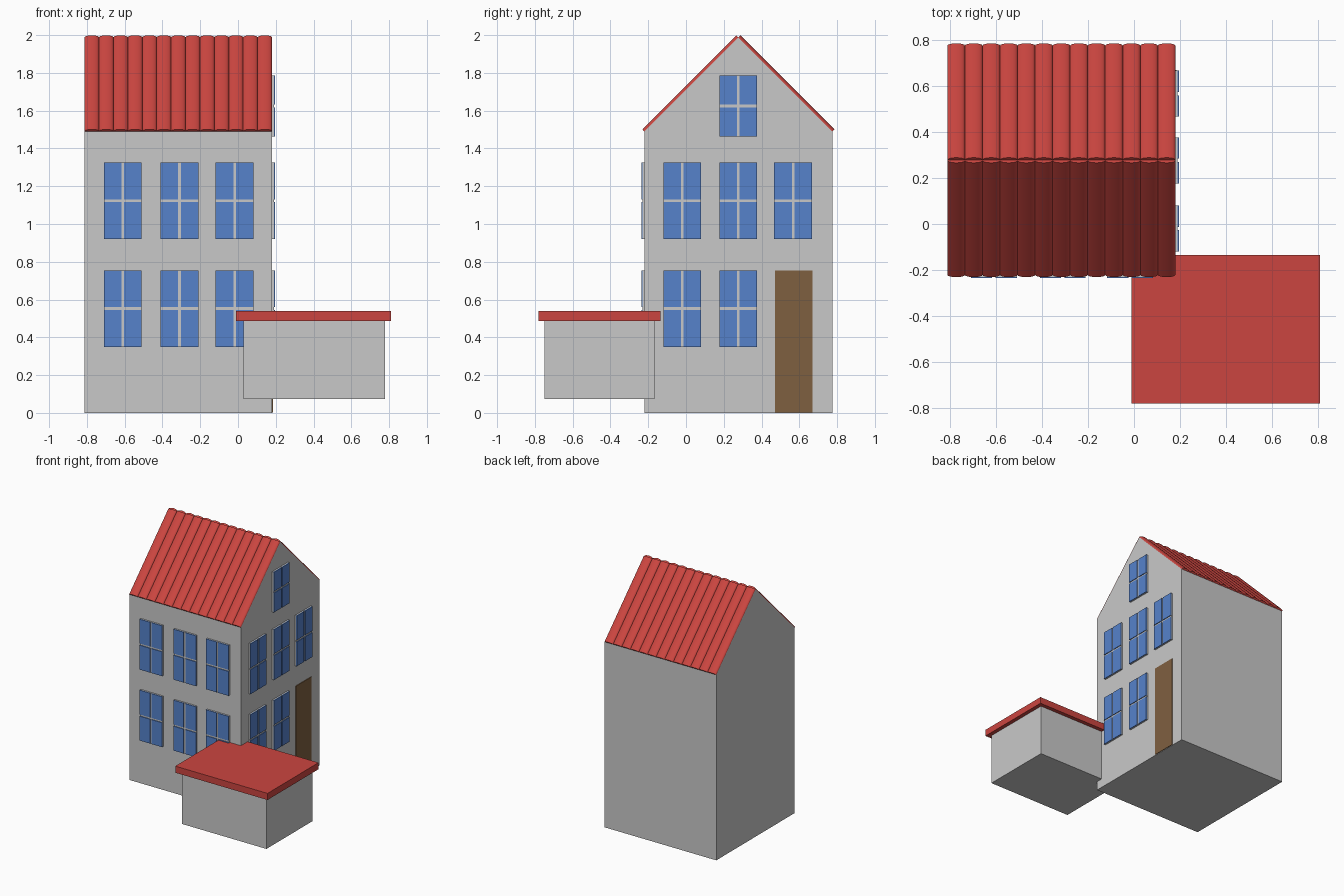
import bpy, bmesh, math
from mathutils import Vector

if "Cube" in bpy.data.objects:
    bpy.data.objects.remove(bpy.data.objects["Cube"])


def material(name, rgb):
    m = bpy.data.materials.new(name)
    m.diffuse_color = (*rgb, 1)
    m.use_nodes = True
    m.node_tree.nodes["Principled BSDF"].inputs["Base Color"].default_value = m.diffuse_color
    return m


WALL = material("light grey wall", (0.584, 0.584, 0.584))
RED = material("red roof", (0.6, 0.06, 0.051))
BLUE = material("blue glass", (0.092, 0.223, 0.597))
BROWN = material("brown door", (0.213, 0.117, 0.051))


def finish(bm, name, mat):
    bmesh.ops.recalc_face_normals(bm, faces=bm.faces)
    me = bpy.data.meshes.new(name)
    bm.to_mesh(me)
    bm.free()
    me.materials.append(mat)
    ob = bpy.data.objects.new(name, me)
    bpy.context.collection.objects.link(ob)
    return ob


def prism(bm, profile, offset):
    """Closed prism from a planar outline swept along offset."""
    face = bm.faces.new([bm.verts.new(p) for p in profile])
    ext = bmesh.ops.extrude_face_region(bm, geom=[face], use_keep_orig=True)
    moved = [g for g in ext["geom"] if isinstance(g, bmesh.types.BMVert)]
    bmesh.ops.translate(bm, verts=moved, vec=offset)


def add_box(bm, lo, hi):
    (x0, y0, z0), (x1, y1, z1) = lo, hi
    prism(bm, [(x0, y0, z0), (x1, y0, z0), (x1, y1, z0), (x0, y1, z0)],
          Vector((0, 0, z1 - z0)))


def box(name, lo, hi, mat):
    bm = bmesh.new()
    add_box(bm, lo, hi)
    return finish(bm, name, mat)


X0, X1, Y0, Y1 = -0.812, 0.18, -0.22, 0.775
EAVE, YM = 1.49, 0.2775
APEX = EAVE + YM - Y0

# House body with gable ends
bm = bmesh.new()
prism(bm, [(X0, Y0, 0), (X0, Y1, 0), (X0, Y1, EAVE), (X0, YM, APEX), (X0, Y0, EAVE)],
      Vector((X1 - X0, 0, 0)))
finish(bm, "house_walls", WALL)

# Rows of rounded roof tiles on both slopes
TILES, SEG, RISE = 13, 8, 0.016
pitch = (X1 - X0) / TILES
for name, side, edge in (("front_roof_tiles", -1, Y0), ("back_roof_tiles", 1, Y1)):
    normal = Vector((0, side, 1)).normalized()
    eave = Vector((0, edge, EAVE))
    bm = bmesh.new()
    for i in range(TILES):
        arc = []
        for k in range(SEG + 1):
            a = math.pi * k / SEG
            x = X0 + pitch * (i + 0.5 - 0.5 * math.cos(a))
            arc.append(eave + Vector((x, 0, 0)) + normal * (0.002 + (RISE - 0.002) * math.sin(a)))
        base = [eave + Vector((X0 + pitch * (i + 1), 0, 0)), eave + Vector((X0 + pitch * i, 0, 0))]
        prism(bm, arc + base, Vector((0, YM - edge, APEX - EAVE)))
    tiles = finish(bm, name, RED)
    bpy.ops.object.select_all(action='DESELECT')
    tiles.select_set(True)
    bpy.context.view_layer.objects.active = tiles
    bpy.ops.object.shade_smooth_by_angle(angle=math.radians(35))


def window(name, front, c, z0, z1):
    """Backing panel with four raised panes; the gaps form the glazing bars."""
    def span(u0, u1, d0, d1, a, b):
        if front:
            return (u0, Y0 - d1, a), (u1, Y0 - d0, b)
        return (X1 + d0, u0, a), (X1 + d1, u1, b)

    half, gap, zm = 0.1, 0.007, (z0 + z1) / 2
    box(name + "_frame", *span(c - half, c + half, -0.005, 0.010, z0, z1), WALL)
    bm = bmesh.new()
    for u0, u1 in ((c - half, c - gap), (c + gap, c + half)):
        for a, b in ((z0, zm - gap), (zm + gap, z1)):
            add_box(bm, *span(u0, u1, 0.010, 0.016, a, b))
    finish(bm, name + "_panes", BLUE)


# Windows on the front and right walls
LOW, HIGH = (0.35, 0.755), (0.92, 1.325)
for i, x in enumerate((-0.61, -0.31, -0.018)):
    window(f"front_lower_window_{i + 1}", True, x, *LOW)
    window(f"front_upper_window_{i + 1}", True, x, *HIGH)
for i, y in enumerate((-0.02, 0.277, 0.567)):
    window(f"side_upper_window_{i + 1}", False, y, *HIGH)
    if i < 2:
        window(f"side_lower_window_{i + 1}", False, y, *LOW)
window("gable_window", False, 0.277, 1.463, 1.787)

# Door
box("door", (X1 - 0.005, 0.47, 0.003), (X1 + 0.005, 0.67, 0.755), BROWN)

# Annex with flat overhanging roof
box("annex_walls", (0.028, -0.75, 0.073), (0.778, -0.167, 0.49), WALL)
box("annex_roof", (-0.01, -0.782, 0.487), (0.81, -0.135, 0.54), RED)
